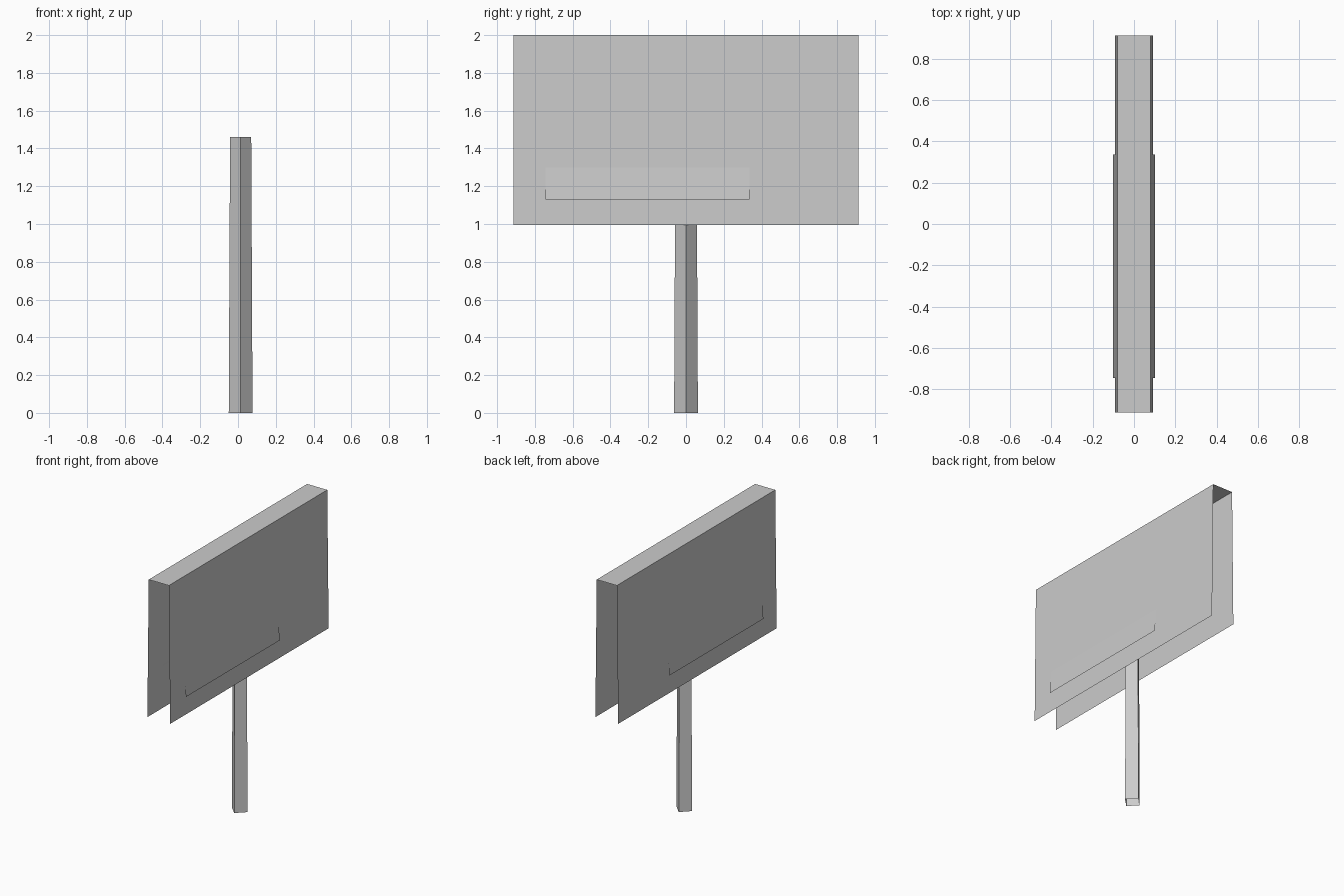
import bpy
import bmesh
import math

cube = bpy.data.objects.get("Cube")
if cube:
    bpy.data.objects.remove(cube, do_unlink=True)

grey = bpy.data.materials.new("plain_grey")
grey.use_nodes = True
grey.diffuse_color = (0.6, 0.6, 0.6, 1)
grey.node_tree.nodes["Principled BSDF"].inputs["Base Color"].default_value = (0.6, 0.6, 0.6, 1)


def loft(name, rings, closed=False):
    """Join successive rows of points with quads into a thin sheet."""
    bm = bmesh.new()
    rows = [[bm.verts.new(p) for p in ring] for ring in rings]
    for a, b in zip(rows, rows[1:]):
        n = len(a)
        for i in range(n if closed else n - 1):
            j = (i + 1) % n
            bm.faces.new((a[i], a[j], b[j], b[i]))
    mesh = bpy.data.meshes.new(name)
    bm.to_mesh(mesh)
    bm.free()
    mesh.materials.append(grey)
    obj = bpy.data.objects.new(name, mesh)
    bpy.context.scene.collection.objects.link(obj)
    return obj


def sheet(name, profile, y0, y1):
    """Extrude an open x-z profile along y."""
    return loft(name, [[(x, y, z) for x, z in profile] for y in (y0, y1)])


# Folded board: two slightly splayed sides joined by a top strip, open ends
sheet("sign_board", [(-0.092, 0.995), (-0.081, 2), (0.081, 2), (0.092, 0.995)], -0.912, 0.912)

# Lower plates leaning out from each side of the board
for side, sign in (("left", 1), ("right", -1)):
    profile = [(sign * 0.102, 1.13), (sign * 0.087, 1.32)]
    if sign < 0:
        profile.reverse()
    # Keep the outward side of each plate facing away from the board
    sheet(side + "_plate", profile[::-1], -0.745, 0.335)


# Tapered four-sided post, open at both ends, corners facing front and sides
def post_ring(radius, z):
    return [(0.014 + radius * math.cos(k * math.pi / 2), radius * math.sin(k * math.pi / 2), z)
            for k in range(4)]


loft("post", [post_ring(0.063, 0), post_ring(0.056, 1.46)], closed=True)
